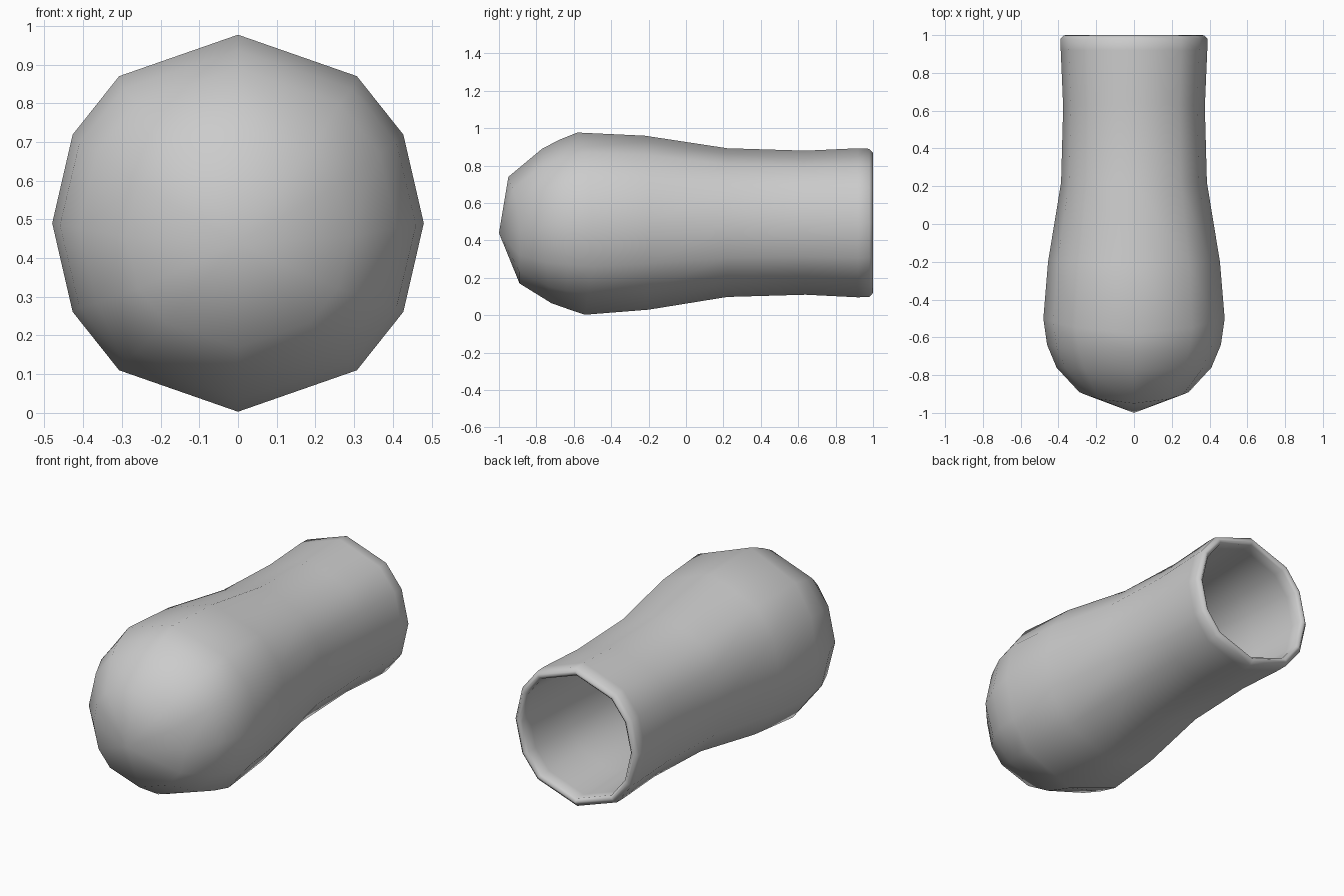
import bpy, bmesh, math

if "Cube" in bpy.data.objects:
    bpy.data.objects.remove(bpy.data.objects["Cube"])

# Uneven 12-sided cross-section (unit x, z)
q = [(1, 0), (.89, .47), (.64, .78)]
half = q + [(0, 1)] + [(-x, z) for x, z in reversed(q)]
SECTION = half + [(x, -z) for x, z in reversed(half[1:-1])]

# Rings: y_top, z_top, y_side, half_width, y_bottom, z_bottom
NOSE = [(-.95, .74, -.89, .29, -.89, .17),
        (-.77, .89, -.76, .41, -.72, .065),
        (-.68, .937, -.64, .46, -.63, .033),
        (-.58, .977, -.50, .48, -.54, .003)]
BODY = [(-.22, .96, -.20, .455, -.20, .03),
        (.22, .893, .22, .386, .22, .098),
        (.64, .88, .62, .375, .64, .11),
        (.92, .893, .92, .388, .92, .096)]
RIM = [(.98, .89, .98, .39, .98, .098),
       (.998, .872, .998, .372, .998, .116),
       (1.0, .86, 1.0, .36, 1.0, .128),
       (.985, .845, .985, .343, .985, .143)]


def inset(r, t, dy):
    return (r[0] + dy, r[1] - t, r[2] + dy, r[3] - t, r[4] + dy, r[5] + t)


def add_ring(bm, r):
    yt, zt, ys, w, yb, zb = r
    zc = (zt + zb) / 2
    h = (zt - zb) / 2
    verts = []
    for x, z in SECTION:
        y_end = yt if z > 0 else yb
        verts.append(bm.verts.new((x * w, ys + (y_end - ys) * z * z, zc + z * h)))
    return verts


# One skin: outer nose to rim, then the inner lining back to the nose
bm = bmesh.new()
lining = [inset(r, .045, 0) for r in reversed(BODY)]
lining += [inset(r, .03, .03) for r in reversed(NOSE)]
rings = [add_ring(bm, r) for r in NOSE + BODY + RIM + lining]
for a, b in zip(rings, rings[1:]):
    for i in range(12):
        j = (i + 1) % 12
        bm.faces.new((a[i], a[j], b[j], b[i]))
for ring, y in ((rings[0], -1.0), (rings[-1], -.955)):
    tip = bm.verts.new((0, y, .44))
    for i in range(12):
        bm.faces.new((tip, ring[i], ring[(i + 1) % 12]))
bmesh.ops.recalc_face_normals(bm, faces=bm.faces)

mesh = bpy.data.meshes.new("hollow_sleeve")
bm.to_mesh(mesh)
bm.free()
sleeve = bpy.data.objects.new("hollow_sleeve", mesh)
bpy.context.collection.objects.link(sleeve)
bpy.context.view_layer.objects.active = sleeve
sleeve.select_set(True)
bpy.ops.object.shade_smooth_by_angle(angle=math.radians(60))
